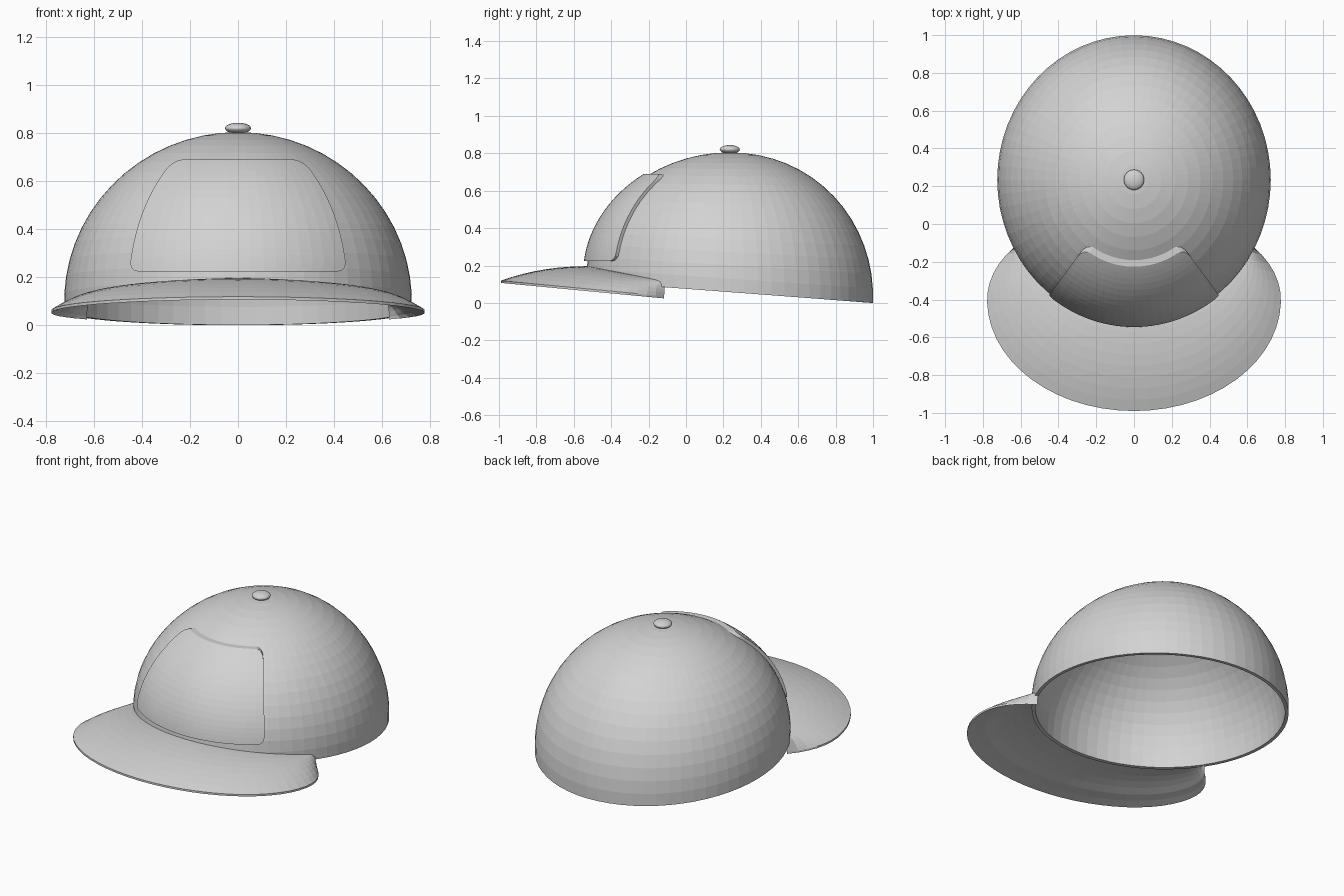
import bpy, bmesh
from math import sin, cos, asin, radians, pi, sqrt

cube = bpy.data.objects.get("Cube")
if cube:
    bpy.data.objects.remove(cube, do_unlink=True)

GREY = (0.65, 0.65, 0.65, 1)
mat = bpy.data.materials.new("light grey")
mat.use_nodes = True
mat.diffuse_color = GREY
mat.node_tree.nodes["Principled BSDF"].inputs["Base Color"].default_value = GREY

RX, RY, RZ = 0.725, 0.766, 0.71      # crown radii
CY, CZ, TILT = 0.234, 0.095, 0.055   # crown centre and rim tilt


def crown_point(azimuth, nz, s=1.0):
    """Point on the crown; azimuth 0 is the front, nz the sine of elevation."""
    r = sqrt(max(0, 1 - nz * nz))
    ny = -r * cos(azimuth)
    return (RX * s * r * sin(azimuth), CY + RY * s * ny,
            CZ - TILT * ny * (1 - nz) + RZ * s * nz)


def nz_at_height(azimuth, z, s):
    nz = 0.0
    for _ in range(12):
        ny = -sqrt(1 - nz * nz) * cos(azimuth)
        nz = (z - CZ + TILT * ny * (1 - nz)) / (RZ * s)
    return nz


def add_object(name, bm):
    bmesh.ops.remove_doubles(bm, verts=bm.verts, dist=1e-5)
    bmesh.ops.recalc_face_normals(bm, faces=bm.faces)
    mesh = bpy.data.meshes.new(name)
    bm.to_mesh(mesh)
    bm.free()
    mesh.materials.append(mat)
    ob = bpy.data.objects.new(name, mesh)
    bpy.context.collection.objects.link(ob)
    return ob


def thick_sheet(name, cols, rows, point, closed=False):
    """Two grids, point(u, v, outer), joined by walls around their border."""
    bm = bmesh.new()
    n = cols if closed else cols + 1
    outer, inner = [[[bm.verts.new(point(i / cols, j / rows, side))
                      for j in range(rows + 1)] for i in range(n)]
                    for side in (True, False)]
    for g in (outer, inner):
        for i in range(cols):
            k = (i + 1) % n
            for j in range(rows):
                bm.faces.new((g[i][j], g[k][j], g[k][j + 1], g[i][j + 1]))
    for i in range(cols):
        k = (i + 1) % n
        for j in ((0,) if closed else (0, rows)):
            bm.faces.new((outer[i][j], outer[k][j], inner[k][j], inner[i][j]))
    if not closed:
        for i in (0, cols):
            for j in range(rows):
                bm.faces.new((outer[i][j], outer[i][j + 1],
                              inner[i][j + 1], inner[i][j]))
    return add_object(name, bm)


# Hollow crown, rim curling slightly under
def crown(u, v, outer):
    elevation = radians(-3 + 93 * v)
    return crown_point(2 * pi * u, sin(elevation), 1.0 if outer else 0.972)


thick_sheet("crown", 64, 16, crown, closed=True)


# Raised front panel: a wedge of the crown with rounded corners
LOW, HIGH, HALF, CORNER = 0.225, 0.69, radians(37.9), 0.04


def panel(u, v, outer):
    v = 0.5 - 0.5 * cos(pi * v)
    z = LOW + (HIGH - LOW) * v
    d = min(z - LOW, HIGH - z, CORNER)
    inset = CORNER - sqrt(max(0, CORNER ** 2 - (CORNER - d) ** 2))
    s = 1.024 if outer else 0.99
    radius = RX * sqrt(1 - nz_at_height(0, z, s) ** 2)
    azimuth = (2 * u - 1) * (HALF - inset / radius)
    return crown_point(azimuth, nz_at_height(azimuth, z, s), s)


thick_sheet("front_panel", 18, 20, panel)


# Curved brim, from the crown out to a rounded outline
def brim(u, v, outer):
    t = 2 * u - 1
    a = t * radians(62.4)
    x0, y0 = 0.975 * RX * sin(a), CY - 0.975 * RY * cos(a)
    b = t * radians(126)
    x1 = 0.778 * sin(b)
    y1 = -0.4 - (0.59 if cos(b) > 0 else 0.48) * cos(b)
    z0 = 0.2 - 0.2 * (y0 + 0.53)
    z1 = 0.12 - 0.095 * (y1 + 1)
    x, y = x1 + (x0 - x1) * v, y1 + (y0 - y1) * v
    z = z1 + (z0 - z1) * (1 - (1 - v) ** 2.2)
    if not outer:
        z -= 0.012 + 0.018 * min(1, 4 * v)
    return (x, y, z)


thick_sheet("brim", 40, 8, brim)

# Button on top
bm = bmesh.new()
bmesh.ops.create_uvsphere(bm, u_segments=24, v_segments=12, radius=1)
bmesh.ops.scale(bm, verts=bm.verts, vec=(0.054, 0.054, 0.023))
bmesh.ops.translate(bm, verts=bm.verts, vec=(0, CY, 0.821))
add_object("top_button", bm)
